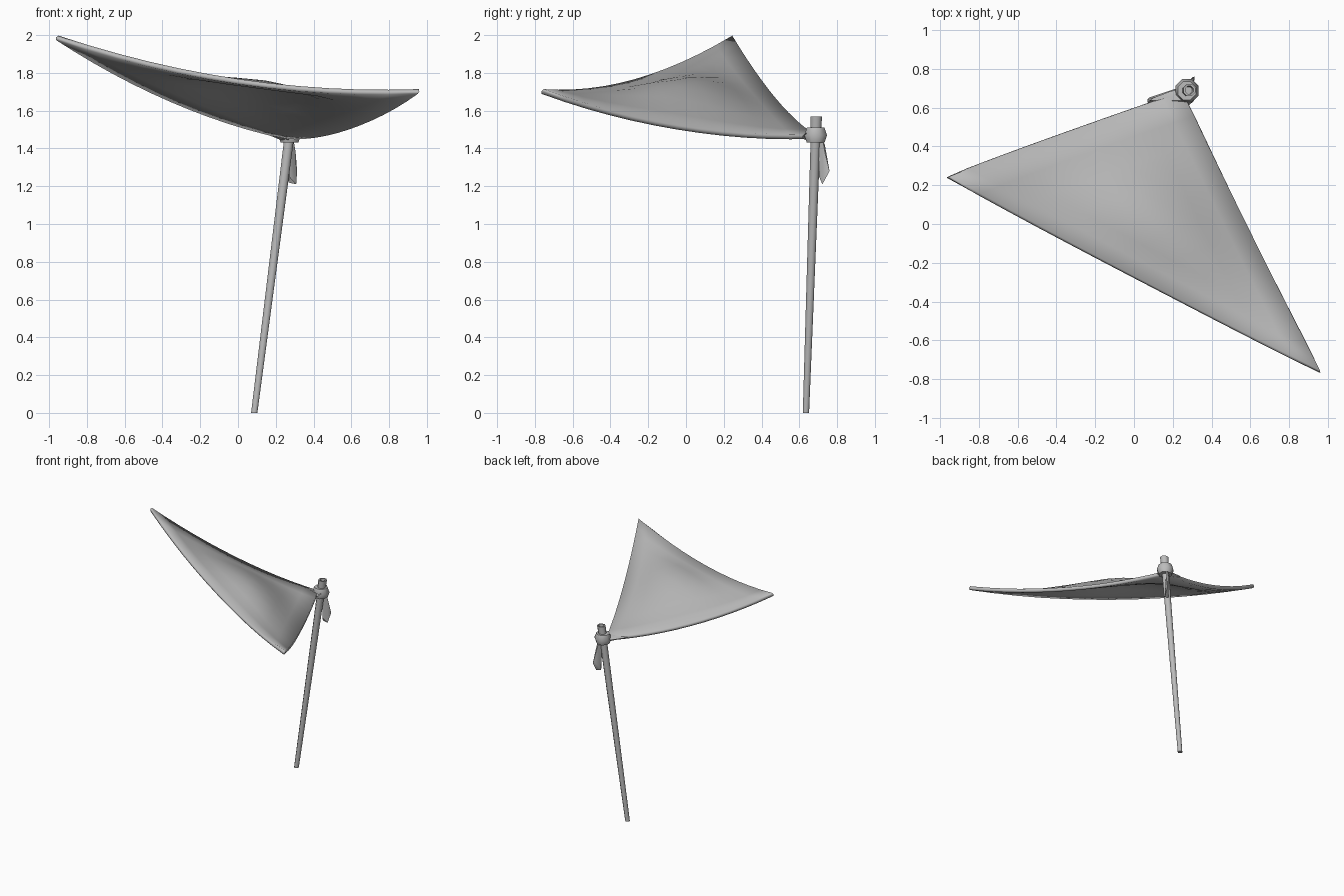
import bpy, bmesh, math
from mathutils import Vector as V

if "Cube" in bpy.data.objects:
    bpy.data.objects.remove(bpy.data.objects["Cube"])

grey = bpy.data.materials.new("plain grey")
grey.diffuse_color = (0.5, 0.5, 0.5, 1)
grey.use_nodes = True
grey.node_tree.nodes["Principled BSDF"].inputs["Base Color"].default_value = grey.diffuse_color


def finish(name, bm, angle=40):
    bmesh.ops.recalc_face_normals(bm, faces=bm.faces[:])
    me = bpy.data.meshes.new(name)
    bm.to_mesh(me)
    bm.free()
    ob = bpy.data.objects.new(name, me)
    bpy.context.collection.objects.link(ob)
    me.materials.append(grey)
    bpy.ops.object.select_all(action='DESELECT')
    ob.select_set(True)
    bpy.context.view_layer.objects.active = ob
    bpy.ops.object.shade_smooth_by_angle(angle=math.radians(angle))
    return ob


def hull(name, pts):
    bm = bmesh.new()
    for p in pts:
        bm.verts.new(p)
    bmesh.ops.convex_hull(bm, input=bm.verts[:])
    return finish(name, bm, 35)


def lathe(name, rings, sides, closed=False):
    # rings: (centre, radius) stacked along the pole
    bm = bmesh.new()
    loops = []
    for c, r in rings:
        loops.append([bm.verts.new((c[0] + r * math.cos(math.tau * (i + .5) / sides),
                                    c[1] + r * math.sin(math.tau * (i + .5) / sides), c[2]))
                      for i in range(sides)])
    for a, b in zip(loops, loops[1:] + (loops[:1] if closed else [])):
        for i in range(sides):
            j = (i + 1) % sides
            bm.faces.new((a[i], a[j], b[j], b[i]))
    if not closed:
        bm.faces.new(loops[0])
        bm.faces.new(loops[-1])
    return finish(name, bm, 65)


# Cloth: curved triangle with sagging edges and a raised middle
A, B, C = V((-.95, .245, 1.997)), V((.957, -.753, 1.714)), V((.25, .675, 1.478))
sagAB, sagBC, sagAC = V((0, -.015, -.088)), V((-.005, 0, -.072)), V((0, .01, -.066))
bulge = V((0, 0, .122))
N = 12
bm = bmesh.new()
grid = {}
for i in range(N + 1):
    for j in range(N + 1 - i):
        u, v = i / N, j / N
        w = 1 - u - v
        p = (u * A + v * B + w * C + 4 * u * v * sagAB + 4 * v * w * sagBC
             + 4 * u * w * sagAC + (27 * u * v * w) ** 2 * (1 + .5 * (v - u)) * bulge)
        grid[i, j] = bm.verts.new(p)
for i in range(N):
    for j in range(N - i):
        bm.faces.new((grid[i, j], grid[i + 1, j], grid[i, j + 1]))
        if i + j < N - 1:
            bm.faces.new((grid[i + 1, j], grid[i + 1, j + 1], grid[i, j + 1]))
bmesh.ops.recalc_face_normals(bm, faces=bm.faces[:])
bm.normal_update()
if sum(f.normal.z for f in bm.faces) < 0:
    bmesh.ops.reverse_faces(bm, faces=bm.faces[:])
    bm.normal_update()
# Underside, and a rounded rim so the cloth has a visible hem
off = {v: v.co - v.normal * .028 for v in bm.verts}
top_faces, rim = bm.faces[:], [e for e in bm.edges if e.is_boundary]
centre = (A + B + C) / 3
rim_verts = {v for e in rim for v in e.verts}
mid_co = {}
for v in rim_verts:
    out = V((0, 0, 0))
    for e in v.link_edges:
        if e.is_boundary:
            d = (e.verts[1].co - e.verts[0].co).cross(v.normal).normalized()
            out += d if d.dot(v.co - centre) > 0 else -d
    mid_co[v] = (v.co + off[v]) / 2 + out.normalized() * .008
mid = {v: bm.verts.new(c) for v, c in mid_co.items()}
low = {v: bm.verts.new(c) for v, c in off.items()}
for f in top_faces:
    bm.faces.new([low[v] for v in reversed(f.verts)])
for e in rim:
    a, b = e.verts
    bm.faces.new((a, b, mid[b], mid[a]))
    bm.faces.new((mid[a], mid[b], low[b], low[a]))
finish("cloth_sheet", bm, 70)


# Leaning pole, with a shallow hole in its tip
def axis(z):
    return V((.086 + .127 * z, .635 + .035 * z, z))


lathe("pole", [(axis(0), .018), (axis(1.44), .028), (axis(1.57), .033),
               (axis(1.57), .022), (axis(1.53), .020)], 8)

# Knot wrapped around the pole
k = axis(1.47)
lathe("knot", [(k + V((0, 0, .046 * math.sin(t))), .036 + .029 * math.cos(t))
               for t in [math.tau * n / 6 for n in range(6)]], 8, True)

# Gathered cloth running into the knot
hull("gathered_corner", [(.08, .635, 1.505), (.10, .65, 1.50), (.19, .685, 1.475),
                         (.25, .66, 1.435), (.25, .66, 1.485), (.28, .61, 1.455),
                         (.31, .635, 1.48), (.27, .70, 1.46), (.2, .63, 1.465)])

# Hanging tail of the knot
hull("knot_tail", [(.272, .70, 1.44), (.295, .725, 1.44), (.285, .735, 1.42),
                   (.272, .705, 1.25), (.267, .72, 1.22), (.308, .722, 1.21),
                   (.313, .76, 1.28), (.30, .755, 1.29), (.305, .735, 1.38)])
